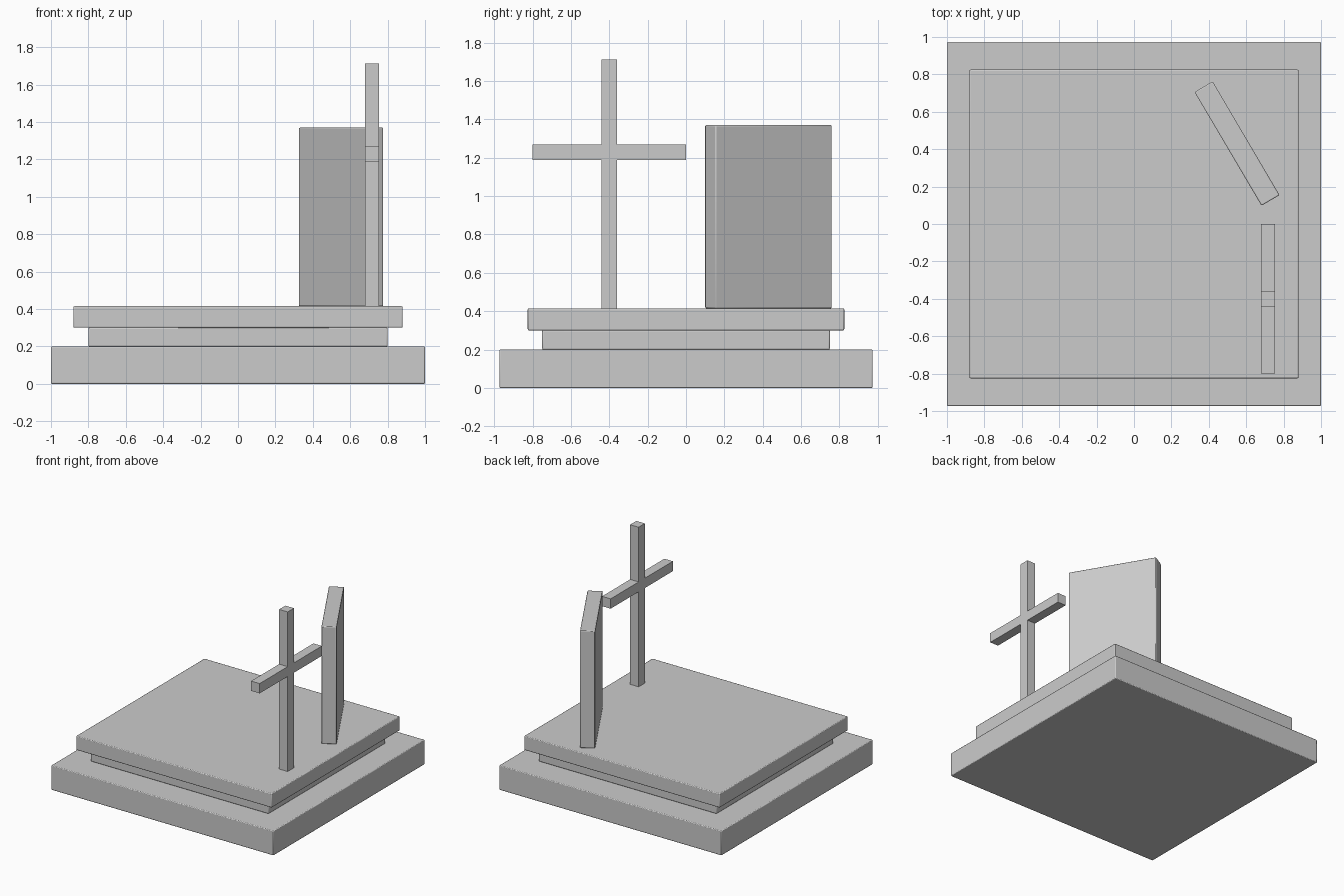
import bpy, math

if "Cube" in bpy.data.objects:
    bpy.data.objects.remove(bpy.data.objects["Cube"])


def block(name, lo, hi, bevel=0.0, turn=0.0):
    """Box between two corners, optionally bevelled and turned about z."""
    centre = [(a + b) / 2 for a, b in zip(lo, hi)]
    bpy.ops.mesh.primitive_cube_add(size=1, location=centre)
    ob = bpy.context.object
    ob.name = name
    ob.scale = [b - a for a, b in zip(lo, hi)]
    bpy.ops.object.transform_apply(location=False, rotation=False, scale=True)
    ob.rotation_euler.z = math.radians(turn)
    if bevel:
        mod = ob.modifiers.new("soft_edges", "BEVEL")
        mod.width = bevel
        mod.segments = 2
        bpy.ops.object.shade_smooth_by_angle(angle=math.radians(40))
    return ob


# Stepped plinth: name, half x, half y, bottom, top
for name, hx, hy, z0, z1 in (
    ("plinth_base", 1.0, 0.973, 0.0, 0.2),
    ("plinth_neck", 0.8, 0.75, 0.2, 0.3),
    ("plinth_top", 0.88, 0.825, 0.3, 0.415),
):
    block(name, (-hx, -hy, z0), (hx, hy, z1), bevel=0.006)

# Upright slab, turned towards the back corner
cx, cy, length, thick = 0.551, 0.43, 0.705, 0.112
block("upright_slab",
      (cx - thick / 2, cy - length / 2, 0.415),
      (cx + thick / 2, cy + length / 2, 1.37), bevel=0.006, turn=30.5)

# Cross: post and arm
block("cross_post", (0.678, -0.44, 0.415), (0.755, -0.36, 1.713))
block("cross_arm", (0.678, -0.8, 1.188), (0.755, 0.0, 1.268))
